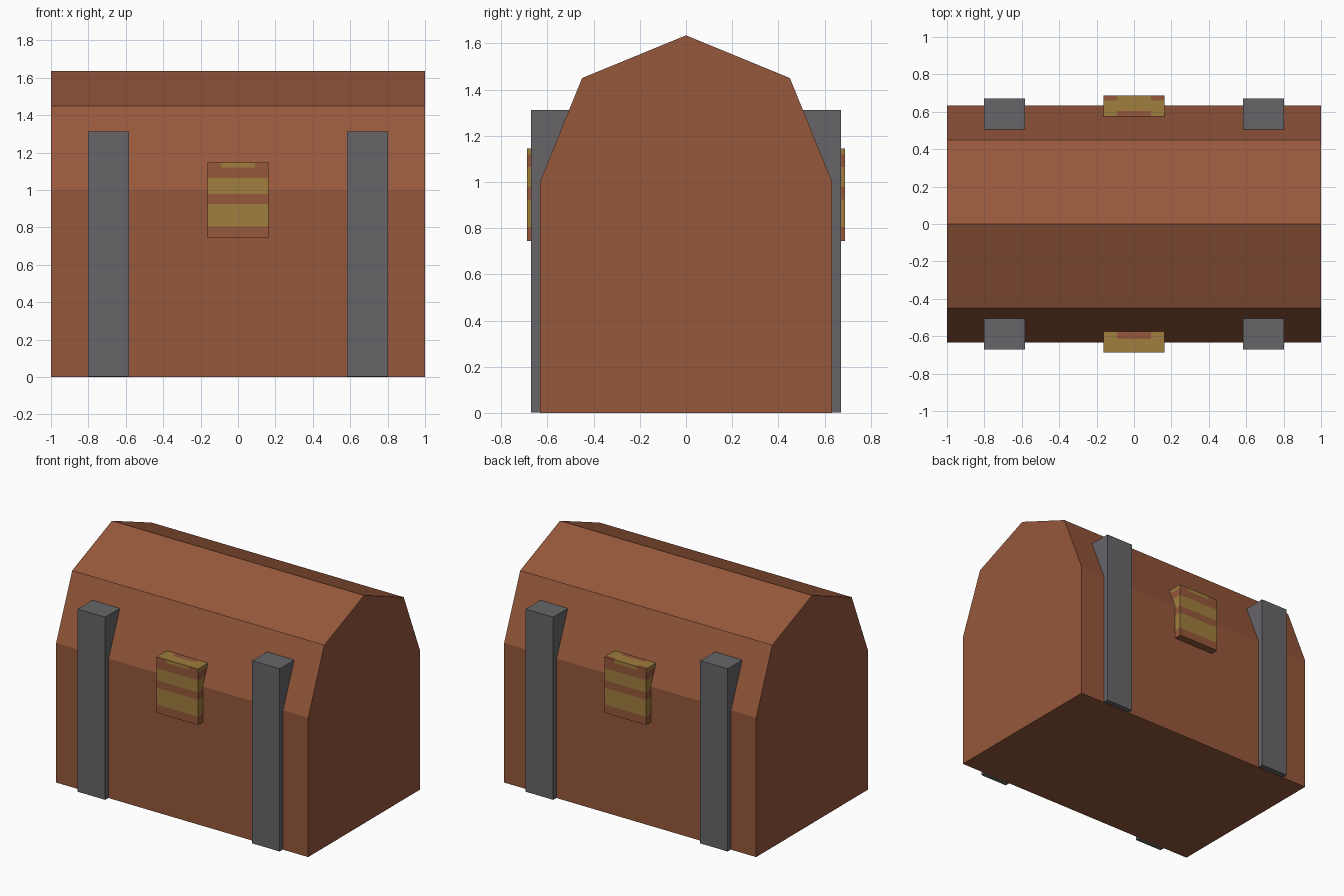
import bpy, bmesh
from mathutils import Vector

if "Cube" in bpy.data.objects:
    bpy.data.objects.remove(bpy.data.objects["Cube"])


def material(name, rgb):
    lin = [((c / 255 + 0.055) / 1.055) ** 2.4 for c in rgb]
    m = bpy.data.materials.new(name)
    m.diffuse_color = (*lin, 1)
    m.use_nodes = True
    m.node_tree.nodes["Principled BSDF"].inputs["Base Color"].default_value = m.diffuse_color
    return m


WOOD = material("brown wood", (150, 88, 60))
IRON = material("grey iron", (103, 101, 105))
BRASS = material("dull brass", (160, 126, 61))


def finish(name, bm, mats):
    bmesh.ops.recalc_face_normals(bm, faces=bm.faces)
    me = bpy.data.meshes.new(name)
    bm.to_mesh(me)
    bm.free()
    for m in mats:
        me.materials.append(m)
    ob = bpy.data.objects.new(name, me)
    bpy.context.collection.objects.link(ob)
    return ob


def box(lo, hi):
    bm = bmesh.new()
    bmesh.ops.create_cube(bm, size=1)
    lo, hi = Vector(lo), Vector(hi)
    bmesh.ops.scale(bm, vec=hi - lo, verts=bm.verts)
    bmesh.ops.translate(bm, vec=(lo + hi) / 2, verts=bm.verts)
    return bm


# Chest body: gabled barrel profile extruded along x
half = [(0.633, 0), (0.633, 1.0), (0.45, 1.45)]
profile = half + [(0, 1.635)] + [(-y, z) for y, z in reversed(half)]
bm = bmesh.new()
face = bm.faces.new([bm.verts.new((-1, y, z)) for y, z in profile])
ext = bmesh.ops.extrude_face_region(bm, geom=[face])
bmesh.ops.translate(bm, vec=(2, 0, 0),
                    verts=[v for v in ext["geom"] if isinstance(v, bmesh.types.BMVert)])
finish("chest_body", bm, [WOOD])

# Iron straps: bars running right through, showing at front and back
for side, x in (("left", -0.692), ("right", 0.692)):
    finish(side + "_strap", box((x - 0.109, -0.672, 0.002), (x + 0.109, 0.672, 1.312)), [IRON])

# Lock plate: block running through, cut into brass and wood bands
bm = box((-0.164, -0.688, 0.745), (0.164, 0.688, 1.146))
cuts = [((0, 0, z), (0, 0, 1)) for z in (0.805, 0.925, 0.978, 1.065, 1.12)]
cuts += [((x, 0, 0), (1, 0, 0)) for x in (-0.09, 0.09)]
cuts += [((0, y, 0), (0, 1, 0)) for y in (-0.615, 0.605, 0.66)]
for co, no in cuts:
    bmesh.ops.bisect_plane(bm, geom=bm.verts[:] + bm.edges[:] + bm.faces[:],
                           plane_co=co, plane_no=no)
bm.normal_update()
for f in bm.faces:
    c, n = f.calc_center_median(), f.normal
    middle = abs(c.x) < 0.09
    if n.z > 0.5:      # top: wood patch near the lid, wood corners at the back
        brass = not ((middle and abs(c.y) < 0.61) or (not middle and c.y > 0.66))
    elif n.z < -0.5:   # underside
        brass = False
    else:              # front, back and sides: horizontal bands
        brass = (0.805 < c.z < 0.925 or 0.978 < c.z < 1.065
                 or (c.z > 1.12 and (middle or abs(n.x) > 0.5)))
    f.material_index = 1 if brass else 0
finish("lock_plate", bm, [WOOD, BRASS])
